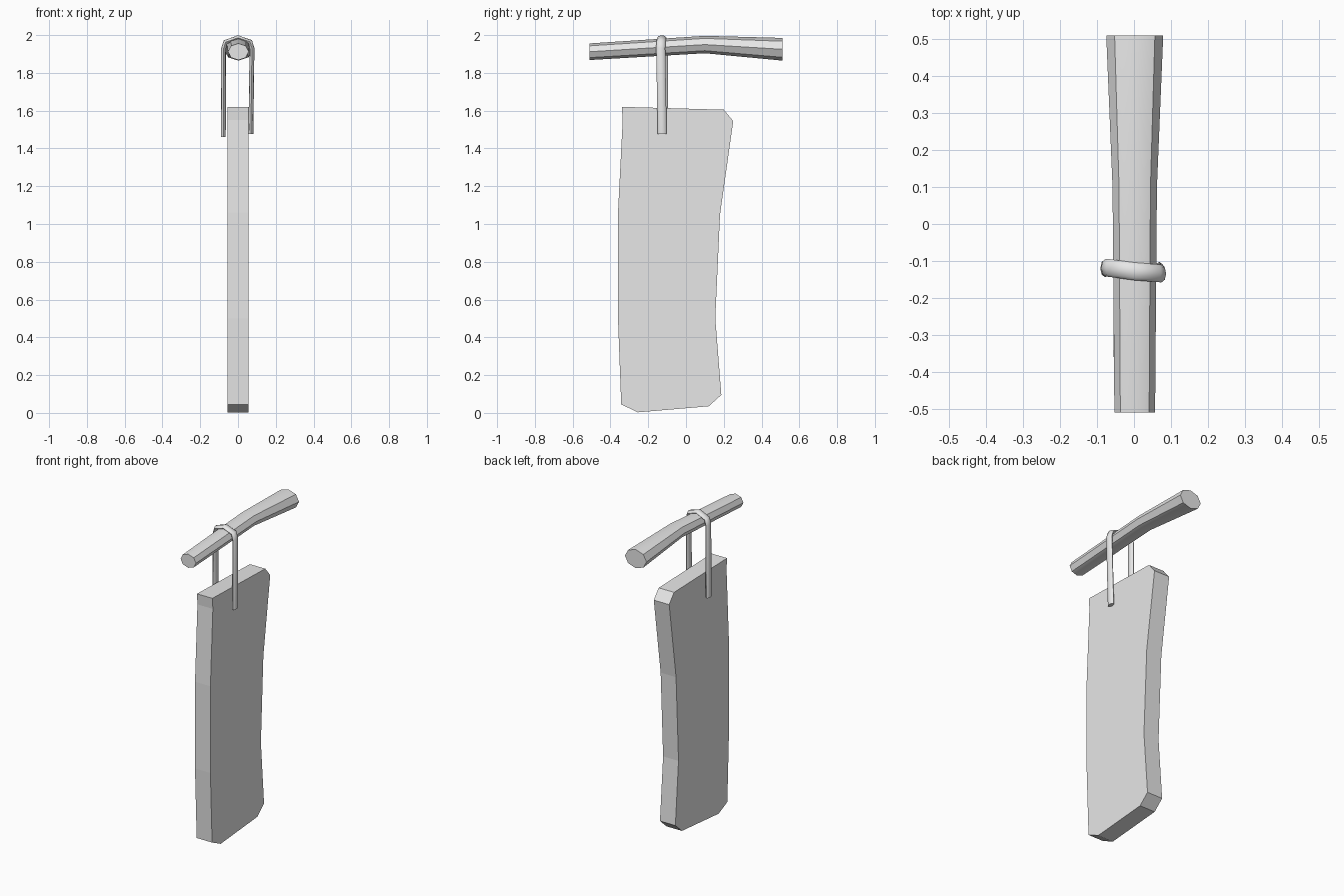
import bpy, bmesh, math
from mathutils import Vector

cube = bpy.data.objects.get("Cube")
if cube:
    bpy.data.objects.remove(cube)

grey = bpy.data.materials.new("plain grey")
grey.use_nodes = True
grey.diffuse_color = (0.8, 0.8, 0.8, 1)
grey.node_tree.nodes["Principled BSDF"].inputs["Base Color"].default_value = grey.diffuse_color


def make_object(name, bm, smooth_angle=None):
    bmesh.ops.recalc_face_normals(bm, faces=bm.faces)
    mesh = bpy.data.meshes.new(name)
    bm.to_mesh(mesh)
    bm.free()
    mesh.materials.append(grey)
    obj = bpy.data.objects.new(name, mesh)
    bpy.context.collection.objects.link(obj)
    if smooth_angle:
        bpy.ops.object.select_all(action='DESELECT')
        obj.select_set(True)
        bpy.context.view_layer.objects.active = obj
        bpy.ops.object.shade_smooth_by_angle(angle=math.radians(smooth_angle))
    return obj


def sweep(name, rings, sides=8, smooth_angle=None):
    """Skin elliptical rings given as (centre, half axis a, half axis b)."""
    bm = bmesh.new()
    loops = []
    for centre, a, b in rings:
        angles = [math.tau * i / sides for i in range(sides)]
        loops.append([bm.verts.new(centre + a * math.cos(t) + b * math.sin(t)) for t in angles])
    for lower, upper in zip(loops, loops[1:]):
        for i in range(sides):
            j = (i + 1) % sides
            bm.faces.new((lower[i], lower[j], upper[j], upper[i]))
    bm.faces.new(loops[0])
    bm.faces.new(loops[-1])
    return make_object(name, bm, smooth_angle)


# Hanging slab: side outline extruded across its thickness
outline = [(-0.34, 1.62), (0.2, 1.605), (0.25, 1.545), (0.18, 1.05), (0.155, 0.5),
           (0.187, 0.095), (0.12, 0.035), (-0.255, 0.003), (-0.343, 0.045),
           (-0.36, 0.5), (-0.36, 1.06), (-0.335, 1.55)]
bm = bmesh.new()
side = bm.faces.new([bm.verts.new((-0.055, y, z)) for y, z in outline])
extruded = bmesh.ops.extrude_face_region(bm, geom=[side])["geom"]
moved = [v for v in extruded if isinstance(v, bmesh.types.BMVert)]
bmesh.ops.translate(bm, verts=moved, vec=(0.11, 0, 0))
make_object("hanging_slab", bm)

# Bent, tapering eight-sided pole: y, x centre, z centre, half width, half height
stations = [(-0.51, 0.002, 1.912, 0.055, 0.044),
            (0.1, 0.002, 1.95, 0.06, 0.046),
            (0.51, 0.002, 1.925, 0.077, 0.06)]
sweep("pole", [(Vector((x, y, z)), Vector((w, 0, 0)), Vector((0, 0, h)))
               for y, x, z, w, h in stations], smooth_angle=40)

# Flattened strap draped over the pole
path = [Vector(p) for p in [(-0.078, -0.12, 1.46), (-0.076, -0.118, 1.93),
                            (-0.066, -0.119, 1.963), (0, -0.128, 1.986),
                            (0.064, -0.133, 1.965), (0.074, -0.134, 1.93),
                            (0.068, -0.126, 1.477)]]
rings = []
for i, point in enumerate(path):
    before = (point - path[max(i - 1, 0)]).normalized()
    after = (path[min(i + 1, len(path) - 1)] - point).normalized()
    tangent = (before + after).normalized()
    out = Vector((-tangent.z, 0, tangent.x)).normalized()
    rings.append((point, out * 0.013, Vector((0, 0.024, 0))))
sweep("hanging_strap", rings, smooth_angle=60)
